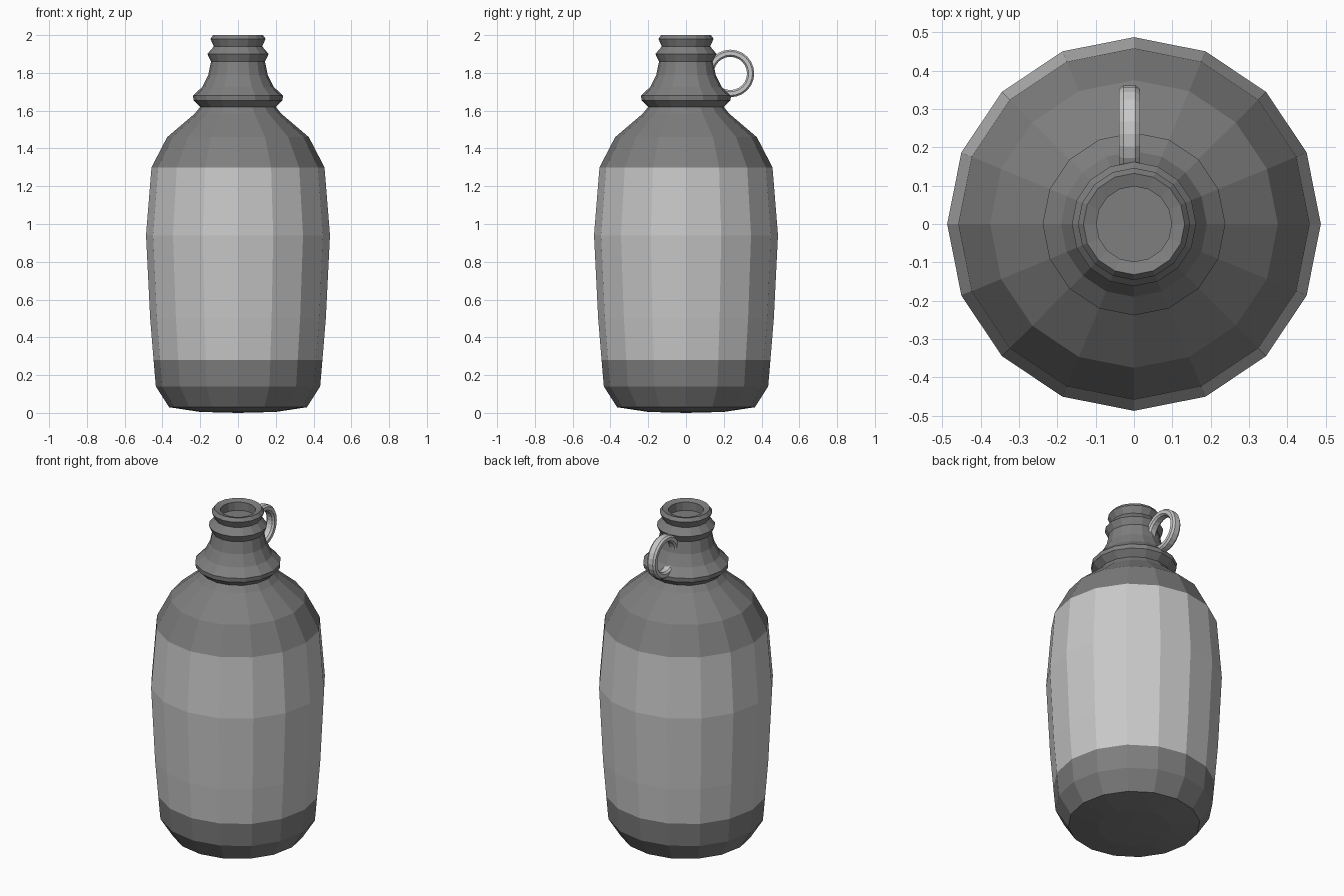
import bpy, bmesh, math

if "Cube" in bpy.data.objects:
    bpy.data.objects.remove(bpy.data.objects["Cube"])

SIDES = 16

def material(name, v):
    m = bpy.data.materials.new(name)
    m.diffuse_color = (v, v, v, 1)
    m.use_nodes = True
    m.node_tree.nodes["Principled BSDF"].inputs["Base Color"].default_value = m.diffuse_color
    return m

dark = material("dark grey", 0.21)
light = material("light grey", 0.58)

def finish(name, bm, mats):
    bmesh.ops.recalc_face_normals(bm, faces=bm.faces)
    me = bpy.data.meshes.new(name)
    bm.to_mesh(me)
    bm.free()
    for m in mats:
        me.materials.append(m)
    ob = bpy.data.objects.new(name, me)
    bpy.context.collection.objects.link(ob)
    return ob

def bridge(bm, a, b):
    n = len(a)
    return [bm.faces.new((a[i], a[(i + 1) % n], b[(i + 1) % n], b[i])) for i in range(n)]

# Bottle: one turned profile from base to the recessed mouth
profile = [(0.20, 0.005), (0.365, 0.03), (0.435, 0.14), (0.447, 0.28),
           (0.465, 0.50), (0.487, 0.94), (0.458, 1.30), (0.375, 1.46),
           (0.228, 1.585), (0.20, 1.62), (0.236, 1.655), (0.238, 1.68),
           (0.19, 1.725), (0.157, 1.79), (0.143, 1.86), (0.162, 1.90),
           (0.128, 1.94), (0.146, 1.98), (0.132, 2.0), (0.098, 1.99),
           (0.098, 1.94)]
bm = bmesh.new()
rings = []
for r, z in profile:
    rings.append([bm.verts.new((r * math.cos(2 * math.pi * i / SIDES),
                                r * math.sin(2 * math.pi * i / SIDES), z))
                  for i in range(SIDES)])
for a, b in zip(rings, rings[1:]):
    bridge(bm, a, b)
base = bm.verts.new((0, 0, 0))
for i in range(SIDES):
    bm.faces.new((rings[0][(i + 1) % SIDES], rings[0][i], base))
bm.faces.new(rings[-1])
# Light band round the body
for f in bm.faces:
    f.material_index = 1 if 0.28 < f.calc_center_median().z < 1.30 else 0
finish("bottle", bm, [dark, light])

# Finger ring handle at the back of the neck
bm = bmesh.new()
section = [(0.019, 0.016), (0.010, 0.027), (-0.010, 0.027), (-0.019, 0.016),
           (-0.019, -0.016), (-0.010, -0.027), (0.010, -0.027), (0.019, -0.016)]
N = 24
loops = []
for k in range(N):
    t = 2 * math.pi * k / N
    loops.append([bm.verts.new((-0.012 + dx, 0.235 + (0.107 + dr) * math.cos(t),
                                1.797 + (0.107 + dr) * math.sin(t)))
                  for dr, dx in section])
for k in range(N):
    bridge(bm, loops[k], loops[(k + 1) % N])
finish("ring_handle", bm, [light])
